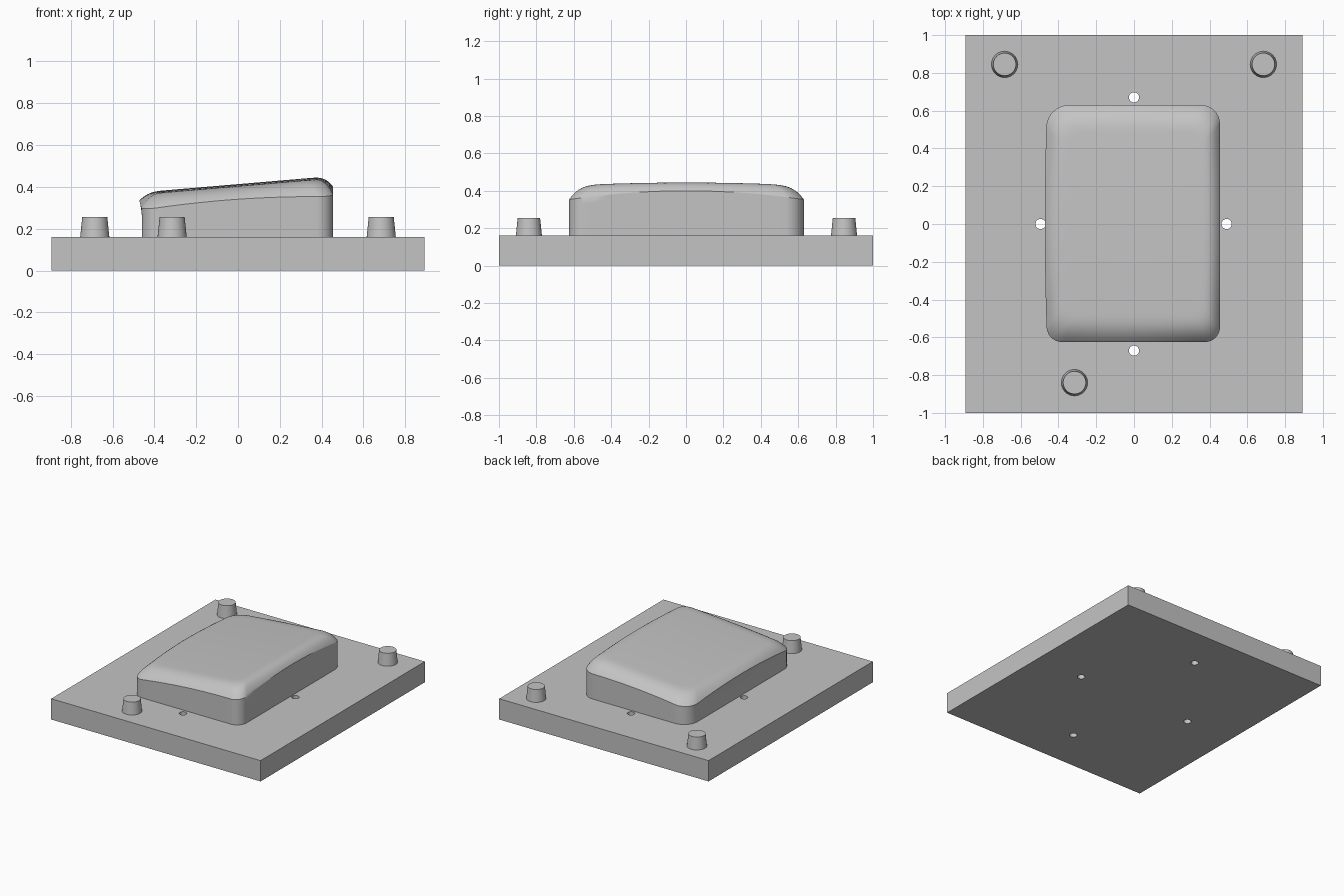
import bpy, bmesh, math

cube = bpy.data.objects.get("Cube")
if cube:
    bpy.data.objects.remove(cube, do_unlink=True)

grey = bpy.data.materials.new("plain grey")
grey.use_nodes = True
grey.diffuse_color = (0.55, 0.55, 0.55, 1)
grey.node_tree.nodes["Principled BSDF"].inputs["Base Color"].default_value = (0.55, 0.55, 0.55, 1)

BASE_TOP = 0.16


def finish(obj, name):
    obj.name = name
    obj.data.name = name
    obj.data.materials.clear()
    obj.data.materials.append(grey)
    bpy.ops.object.select_all(action='DESELECT')
    obj.select_set(True)
    bpy.context.view_layer.objects.active = obj
    bpy.ops.object.shade_smooth_by_angle(angle=math.radians(30))
    return obj


# Base plate with four through holes
bpy.ops.mesh.primitive_cube_add(size=1, location=(0, 0, BASE_TOP / 2))
plate = bpy.context.object
plate.scale = (1.785, 2, BASE_TOP)
bpy.ops.object.transform_apply(location=True, scale=True)
for x, y in [(0, 0.67), (0, -0.67), (-0.495, 0), (0.49, 0)]:
    bpy.ops.mesh.primitive_cylinder_add(vertices=24, radius=0.027, depth=0.6, location=(x, y, 0))
    cutter = bpy.context.object
    cutter.hide_render = True
    bpy.context.view_layer.objects.active = plate
    mod = plate.modifiers.new("hole", 'BOOLEAN')
    mod.operation = 'DIFFERENCE'
    mod.solver = 'EXACT'
    mod.object = cutter
    bpy.ops.object.modifier_apply(modifier=mod.name)
    bpy.data.objects.remove(cutter, do_unlink=True)
finish(plate, "base_plate")

# Tapered locating pegs
pegs = {"peg_back_right": (-0.685, 0.845), "peg_back_left": (0.685, 0.845),
        "peg_front": (-0.315, -0.84)}
for name, (x, y) in pegs.items():
    bpy.ops.mesh.primitive_cone_add(vertices=48, radius1=0.07, radius2=0.06, depth=0.098,
                                    location=(x, y, BASE_TOP + 0.046))
    finish(bpy.context.object, name)

# Moulded block: rounded outline, wavy rim, gently tilted crown
HX, HY = 0.4575, 0.6275
CX, CY = -0.0025, 0.0025
EDGE_X, EDGE_Y = 0.11, 0.16


def outline():
    """Rounded rectangle, counter-clockwise, with subdivided straight sides."""
    arcs = []
    for i, (sx, sy, r) in enumerate([(1, 1, 0.1), (-1, 1, 0.115), (-1, -1, 0.08), (1, -1, 0.08)]):
        arcs.append([(sx * (HX - r) + r * math.cos(a), sy * (HY - r) + r * math.sin(a))
                     for a in (math.pi / 2 * (i + k / 10) for k in range(11))])
    pts = []
    for i, arc in enumerate(arcs):
        pts += arc
        (ax, ay), (bx, by) = arc[-1], arcs[(i + 1) % 4][0]
        pts += [(ax + (bx - ax) * k / 16, ay + (by - ay) * k / 16) for k in range(1, 16)]
    return pts


def rim_height(x, y):
    return 0.368 + 0.07 * x - 0.12 * y * y + 0.02 * (1 - (x / HX) ** 2) * (abs(y) / HY) ** 2


def crown_height(x, y):
    return 0.413 + 0.085 * x - 0.04 * y * y


def lip(x, y):
    """Slight overhang along the low side."""
    return -0.012 * max(0, 1 - (y / HY) ** 2) if x < -0.9 * HX else 0


bm = bmesh.new()
pts = outline()
rings = []


def add_ring(coords):
    rings.append([bm.verts.new((x + CX, y + CY, z)) for x, y, z in coords])


# Walls
add_ring([(x, y, BASE_TOP - 0.01) for x, y in pts])
add_ring([(x, y, rim_height(x, y) - 0.035) for x, y in pts])

# Rounded shoulder
STEPS = 12
for i in range(STEPS + 1):
    t = (i / STEPS) ** 1.3
    blend = 1 - (1 - t) ** 3
    kx, ky = 1 - t * EDGE_X / HX, 1 - t * EDGE_Y / HY
    ring = []
    for px, py in pts:
        x, y = px * kx, py * ky
        z = rim_height(px, py) * (1 - blend) + crown_height(x, y) * blend
        ring.append((x + lip(px, py) * (1 - t), y, z))
    add_ring(ring)

# Crown
for s in (0.8, 0.6, 0.4, 0.2):
    add_ring([(x * kx * s, y * ky * s, crown_height(x * kx * s, y * ky * s)) for x, y in pts])

n = len(pts)
for a, b in zip(rings, rings[1:]):
    for i in range(n):
        j = (i + 1) % n
        bm.faces.new((a[i], a[j], b[j], b[i]))
centre = bm.verts.new((CX, CY, crown_height(0, 0)))
for i in range(n):
    bm.faces.new((rings[-1][i], rings[-1][(i + 1) % n], centre))
bm.faces.new(list(reversed(rings[0])))
bmesh.ops.recalc_face_normals(bm, faces=bm.faces)
mesh = bpy.data.meshes.new("moulded_block")
bm.to_mesh(mesh)
bm.free()
block = bpy.data.objects.new("moulded_block", mesh)
bpy.context.collection.objects.link(block)
finish(block, "moulded_block")
